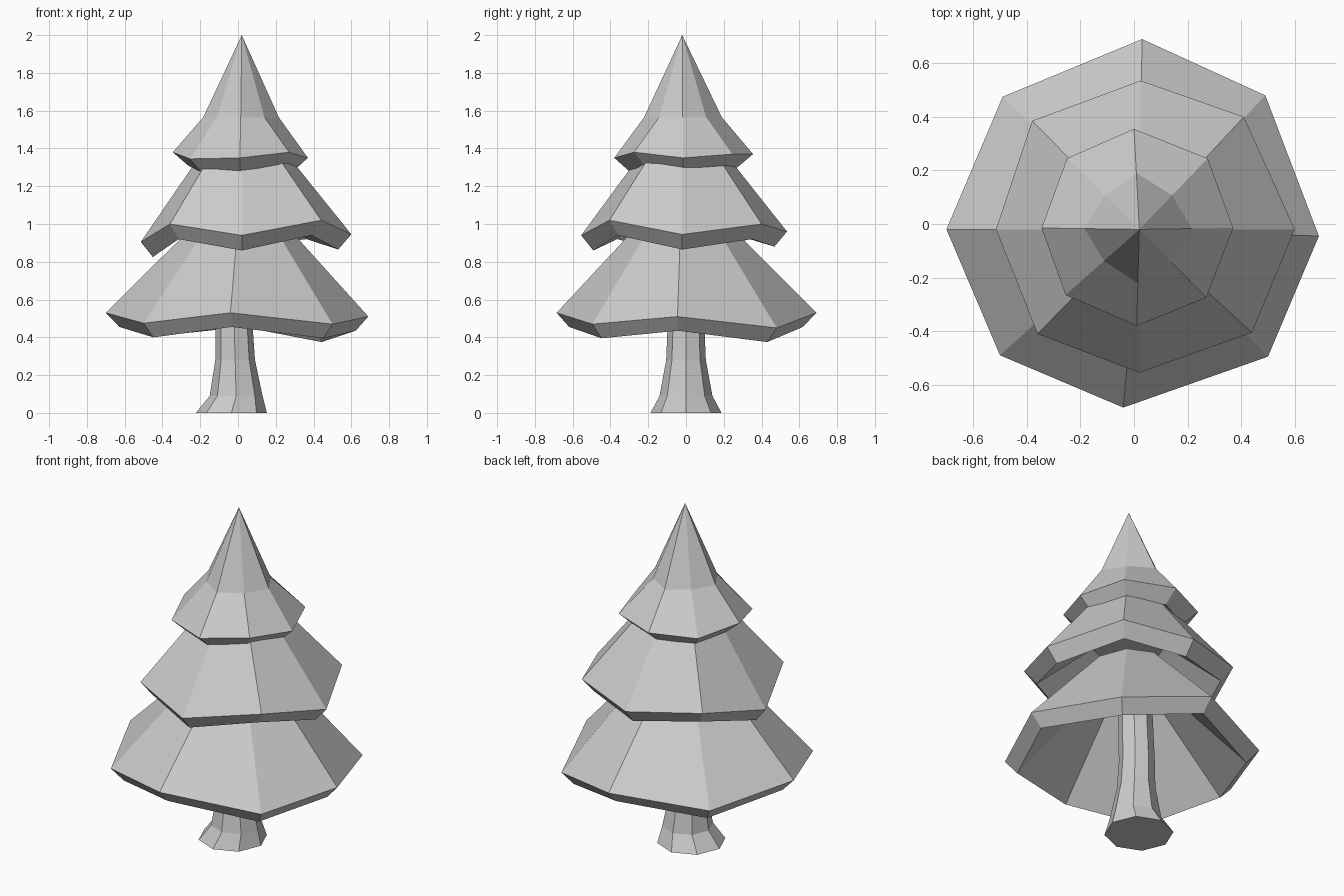
import bpy
from math import cos, sin, pi

if "Cube" in bpy.data.objects:
    bpy.data.objects.remove(bpy.data.objects["Cube"])


def loft(name, rings):
    """Skin a stack of 8-point rings; a single-point ring makes a tip."""
    verts, faces, idx = [], [], []
    for ring in rings:
        idx.append(list(range(len(verts), len(verts) + len(ring))))
        verts += ring
    for a, b in zip(idx, idx[1:]):
        for i in range(8):
            j = (i + 1) % 8
            if len(b) == 1:
                faces.append((a[i], a[j], b[0]))
            else:
                faces.append((a[i], a[j], b[j], b[i]))
    faces.append(idx[0][::-1])
    if len(idx[-1]) > 1:
        faces.append(idx[-1])
    mesh = bpy.data.meshes.new(name)
    mesh.from_pydata(verts, [], faces)
    mesh.update()
    ob = bpy.data.objects.new(name, mesh)
    bpy.context.collection.objects.link(ob)
    return ob


def scaled(rim, axis, diagonal, z=None, dz=0.0):
    """Shrink a rim about the tree centre, at a fixed height or offset."""
    cx, cy = 0.02, -0.02
    out = []
    for i, p in enumerate(rim):
        s = diagonal if i % 2 else axis
        out.append((cx + (p[0] - cx) * s, cy + (p[1] - cy) * s,
                    p[2] + dz if z is None else z))
    return out


# Wavy rims, counter-clockwise from the right side
low = [(0.69, -0.045, 0.51), (0.49, 0.48, 0.45), (0.03, 0.69, 0.53), (-0.49, 0.475, 0.48),
       (-0.70, -0.02, 0.53), (-0.50, -0.49, 0.475), (-0.04, -0.685, 0.53), (0.50, -0.495, 0.47)]
mid = [(0.60, -0.02, 0.945), (0.41, 0.40, 1.0), (0.025, 0.535, 0.96), (-0.38, 0.385, 1.0),
       (-0.515, -0.02, 0.905), (-0.36, -0.41, 1.0), (0.02, -0.555, 0.94), (0.44, -0.405, 1.02)]
top = [(0.37, -0.015, 1.35), (0.275, 0.245, 1.37), (0.0, 0.355, 1.37), (-0.25, 0.245, 1.36),
       (-0.345, -0.015, 1.38), (-0.255, -0.265, 1.345), (0.01, -0.38, 1.35), (0.27, -0.275, 1.38)]

# Foliage tiers: hollow underside, bevelled rim, sloping top
loft("lower_foliage", [scaled(low, 0.2, 0.2, 0.93), scaled(low, 0.9, 0.9, dz=-0.075),
                       low, scaled(low, 0.3, 0.3, 1.03)])
loft("middle_foliage", [scaled(mid, 0.35, 0.35, 1.15), scaled(mid, 0.88, 0.88, dz=-0.08),
                        mid, scaled(mid, 0.3, 0.3, 1.45)])
loft("upper_foliage", [scaled(top, 0.45, 0.45, 1.42), scaled(top, 0.78, 0.78, dz=-0.07),
                       top, scaled(top, 0.56, 0.48, 1.565), [(0.02, -0.02, 2.0)]])

# Trunk with flared foot: (centre x, radius, height)
trunk = [(-0.035, 0.188, 0.0), (-0.01, 0.14, 0.09), (-0.015, 0.105, 0.28),
         (-0.02, 0.098, 0.45), (0.0, 0.09, 1.0)]
loft("trunk", [[(c + r * cos(i * pi / 4), r * sin(i * pi / 4), z) for i in range(8)]
               for c, r, z in trunk])
